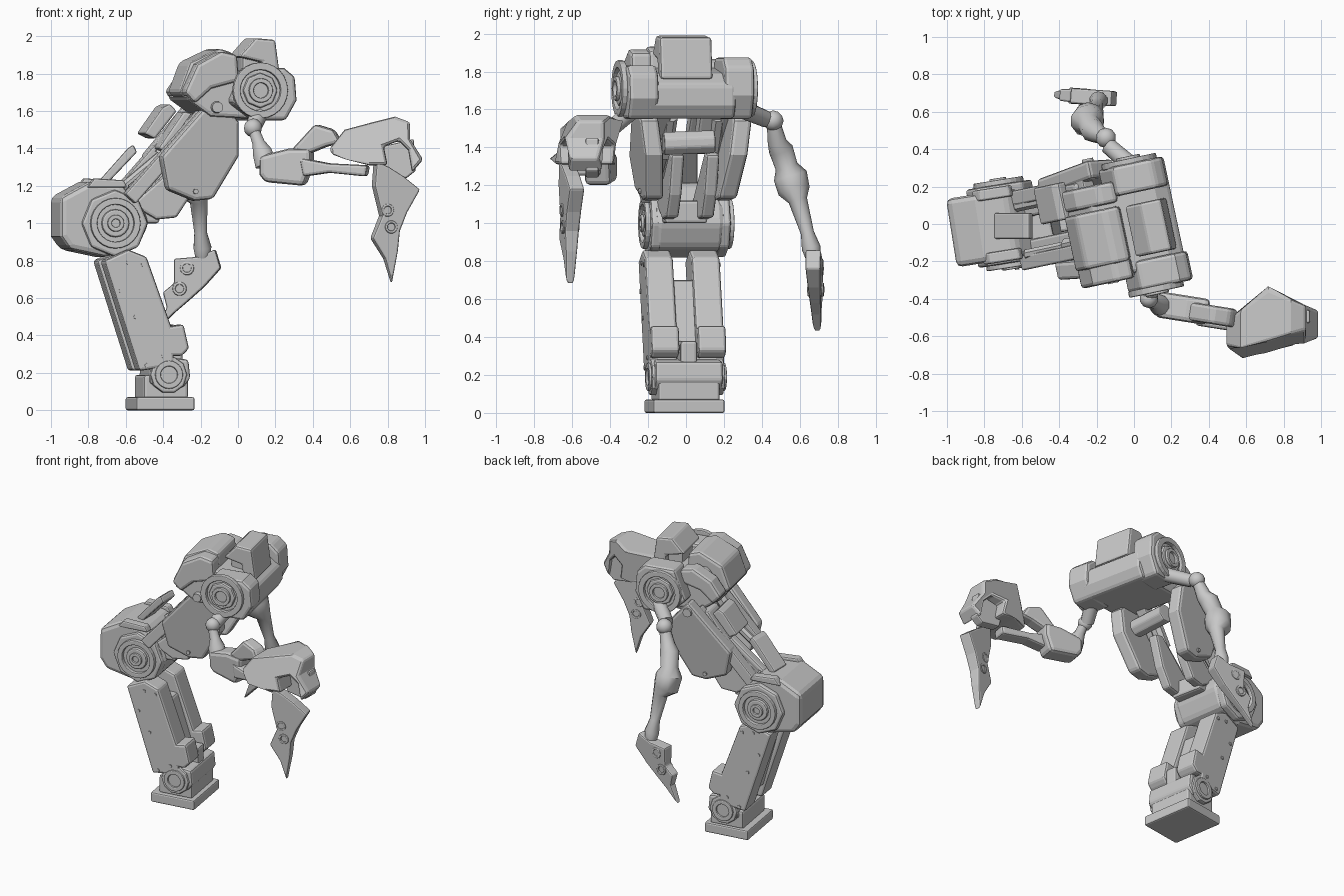
import bpy, bmesh, math
from mathutils import Vector, Matrix

grey = bpy.data.materials.new("light grey metal")
grey.diffuse_color = (0.58, 0.58, 0.58, 1)
PIVOT = Vector((0.08, 0, 0))
TORSO, LEG = math.radians(12), math.radians(9)


def finish(name, bm, bevel=0.0, yaw=0.0, pivot=PIVOT, smooth=False):
    bmesh.ops.recalc_face_normals(bm, faces=bm.faces)
    bmesh.ops.rotate(bm, cent=pivot, matrix=Matrix.Rotation(yaw, 3, 'Z'), verts=bm.verts)
    me = bpy.data.meshes.new(name)
    bm.to_mesh(me)
    bm.free()
    me.materials.append(grey)
    ob = bpy.data.objects.new(name, me)
    bpy.context.collection.objects.link(ob)
    if bevel:
        m = ob.modifiers.new("bevel", 'BEVEL')
        m.width, m.segments, m.limit_method = bevel, 2, 'ANGLE'
        m.angle_limit = math.radians(40)
    if smooth:
        bpy.context.view_layer.objects.active = ob
        ob.select_set(True)
        bpy.ops.object.shade_smooth_by_angle(angle=math.radians(40))
        ob.select_set(False)
    return ob


def prism(name, pts, y0, y1, bevel=0.015, yaw=0.0, pivot=PIVOT, width=None):
    """Side profile in x/z carried across y; width(x, z) may give local y limits."""
    bm = bmesh.new()
    rows = [[], []]
    for x, z in pts:
        lim = width(x, z) if width else (y0, y1)
        for row, y in zip(rows, lim):
            row.append(bm.verts.new((x, y, z)))
    bm.faces.new(rows[0])
    bm.faces.new(rows[1][::-1])
    n = len(pts)
    for i in range(n):
        j = (i + 1) % n
        bm.faces.new((rows[0][i], rows[0][j], rows[1][j], rows[1][i]))
    return finish(name, bm, bevel, yaw, pivot)


def block(name, x0, x1, y0, y1, z0, z1, **k):
    return prism(name, [(x0, z0), (x1, z0), (x1, z1), (x0, z1)], y0, y1, **k)


def disc(name, x, z, y0, y1, r, sides=24, bevel=0.01, yaw=0.0, pivot=PIVOT):
    pts = [(x + r * math.cos(math.tau * i / sides), z + r * math.sin(math.tau * i / sides)) for i in range(sides)]
    return prism(name, pts, y0, y1, bevel, yaw, pivot)


def ring(name, x, z, y0, y1, r, hole, yaw=0.0, pivot=PIVOT, sides=24):
    bm = bmesh.new()
    loops = []
    for rad, y in ((r, y0), (r, y1), (hole, y1), (hole, y0)):
        loops.append([bm.verts.new((x + rad * math.cos(math.tau * i / sides), y,
                                    z + rad * math.sin(math.tau * i / sides))) for i in range(sides)])
    for a, b in zip(loops, loops[1:] + loops[:1]):
        for i in range(sides):
            j = (i + 1) % sides
            bm.faces.new((a[i], a[j], b[j], b[i]))
    return finish(name, bm, 0.006, yaw, pivot)


def limb(name, path, sides=10, yaw=0.0, smooth=True, bevel=0.0, pivot=PIVOT):
    """Loft through (x, y, z, radius) stations."""
    bm = bmesh.new()
    P = [Vector(p[:3]) for p in path]
    rings = []
    for i, p in enumerate(P):
        d = (P[min(i + 1, len(P) - 1)] - P[max(i - 1, 0)]).normalized()
        u = d.cross(Vector((0, 1, 0)) if abs(d.y) < 0.9 else Vector((1, 0, 0))).normalized()
        v = d.cross(u)
        rings.append([bm.verts.new(p + path[i][3] * (u * math.cos(math.tau * (k + .5) / sides) +
                      v * math.sin(math.tau * (k + .5) / sides))) for k in range(sides)])
    for a, b in zip(rings, rings[1:]):
        for k in range(sides):
            m = (k + 1) % sides
            bm.faces.new((a[k], a[m], b[m], b[k]))
    bm.faces.new(rings[0])
    bm.faces.new(rings[-1][::-1])
    return finish(name, bm, bevel, yaw, pivot, smooth)


def ball(name, c, r):
    bm = bmesh.new()
    bmesh.ops.create_icosphere(bm, subdivisions=2, radius=r)
    bmesh.ops.translate(bm, vec=c, verts=bm.verts)
    return finish(name, bm, smooth=True)


# Foot and ankle
L = dict(yaw=LEG, pivot=Vector((-0.4, 0, 0)))
block("foot_plate", -0.575, -0.26, -0.195, 0.185, 0, 0.07, bevel=0.01, **L)
block("ankle_base", -0.53, -0.29, -0.165, 0.165, 0.06, 0.19, **L)
prism("ankle_block", [(-0.5, 0.14), (-0.32, 0.12), (-0.28, 0.17), (-0.29, 0.27), (-0.5, 0.3)], -0.18, 0.18, **L)
for s in (-1, 1):
    disc("ankle_disc", -0.4, 0.19, 0.15 * s, 0.195 * s, 0.1, 10, **L)
    ring("ankle_ring", -0.4, 0.19, 0.19 * s, 0.208 * s, 0.075, 0.045, **L)

# Shin plates with rivets and bumpers, joined by a slim web
shin = [(-0.75, 0.80), (-0.62, 0.86), (-0.52, 0.82), (-0.38, 0.43), (-0.37, 0.24), (-0.56, 0.21)]
for s in (-1, 1):
    prism("shin_plate", shin, 0.05 * s, 0.2 * s, 0.015, **L)
    prism("shin_bumper", [(-0.45, 0.44), (-0.32, 0.46), (-0.29, 0.33), (-0.33, 0.29), (-0.45, 0.29)], 0.05 * s, 0.2 * s, **L)
    for x, z in ((-0.62, 0.79), (-0.54, 0.78), (-0.66, 0.64), (-0.58, 0.5), (-0.43, 0.29), (-0.52, 0.24)):
        disc("shin_rivet", x, z, 0.2 * s, 0.206 * s, 0.012, 8, 0, **L)
prism("shin_web", [(-0.68, 0.7), (-0.5, 0.7), (-0.39, 0.36), (-0.57, 0.3)], -0.07, 0.07, **L)
block("ankle_tongue", -0.42, -0.3, -0.045, 0.045, 0.2, 0.38, **L)

# Hip housing
H = dict(yaw=LEG, pivot=Vector((-0.7, 0, 0)))
prism("hip_housing", [(-0.98, 1.14), (-0.83, 1.22), (-0.65, 1.21), (-0.53, 1.08), (-0.5, 1.0), (-0.56, 0.87),
                      (-0.74, 0.82), (-0.93, 0.86), (-0.98, 0.93)], -0.19, 0.18, 0.03, **H)
for s in (-1, 1):
    disc("hip_cap", -0.69, 1.0, 0.15 * s, 0.212 * s, 0.18, 8, 0.015, **H)
    ring("hip_ring", -0.69, 1.0, 0.2 * s, 0.237 * s, 0.135, 0.1, **H)
    disc("hip_hub", -0.69, 1.0, 0.2 * s, 0.232 * s, 0.075, 16, 0.01, **H)
    ring("hip_bolt", -0.69, 1.0, 0.225 * s, 0.247 * s, 0.045, 0.022, **H)
    prism("hip_side_ridge", [(-0.84, 1.19), (-0.8, 1.24), (-0.64, 1.23), (-0.62, 1.19)], 0.14 * s, 0.2 * s, 0.01, **H)

# Links between hip and torso
M = dict(yaw=TORSO, pivot=Vector((-0.38, 0, 0)))
for y in (-0.08, 0.11):
    prism("inner_link", [(-0.6, 1.1), (-0.46, 1.02), (-0.35, 1.03), (-0.27, 1.15), (-0.2, 1.36), (-0.27, 1.38)],
          y - 0.035, y + 0.035, **M)
block("hip_bridge", -0.56, -0.44, -0.1, 0.13, 1.0, 1.12, **M)
for y in (-0.16, 0.19):
    limb("side_rail", [(-0.62, y, 1.13, 0.055), (-0.2, y, 1.6, 0.055)], 4, smooth=False, bevel=0.01, **M)
    limb("side_piston", [(-0.6, y * 0.75, 1.18, 0.03), (-0.38, y * 0.75, 1.36, 0.03), (-0.38, y * 0.75, 1.36, 0.045),
                         (-0.24, y * 0.75, 1.56, 0.045)], 8, **M)
prism("back_piston", [(-0.75, 1.22), (-0.72, 1.19), (-0.54, 1.38), (-0.56, 1.42), (-0.59, 1.4)], -0.08, 0.06, 0.01)
prism("back_box", [(-0.5, 1.48), (-0.44, 1.45), (-0.32, 1.6), (-0.36, 1.64), (-0.4, 1.62)], 0.02, 0.22, 0.012, **M)
prism("back_ladder", [(-0.42, 1.4), (-0.34, 1.36), (-0.2, 1.58), (-0.28, 1.6)], 0.04, 0.2, **M)
limb("torso_crossbar", [(-0.12, -0.12, 1.42, 0.065), (-0.15, 0.15, 1.43, 0.065)], 8, smooth=False, bevel=0.01)

# Shield plates on both flanks
shield = [(-0.17, 1.69), (-0.04, 1.54), (-0.035, 1.36), (-0.17, 1.13), (-0.27, 1.12), (-0.42, 1.18), (-0.46, 1.36)]
for s in (-1, 1):
    def flank(x, z, s=s):
        mid = 0.082 + s * (0.2 + (z - 1.15) * 0.13)
        return (mid - 0.05, mid + 0.05)
    prism("flank_shield", shield, 0, 0, 0.02, TORSO, width=flank)
    limb("shield_bolt", [(-0.17, 0.07 + s * 0.27, 1.62, 0.035), (-0.17, 0.07 + s * 0.34, 1.62, 0.03)], 10, TORSO)
    disc("shield_rivet", -0.27, 1.17, 0.082 + s * 0.24, 0.082 + s * 0.265, 0.014, 8, 0, TORSO)

# Torso and shoulder pods
prism("torso_core", [(-0.34, 1.67), (-0.2, 1.57), (0.19, 1.55), (0.23, 1.62), (0.23, 1.73), (0.15, 1.79), (-0.2, 1.84)],
      -0.24, 0.24, 0.02, TORSO)
pod = [(-0.03, 1.84), (0.18, 1.84), (0.24, 1.79), (0.25, 1.66), (0.19, 1.55), (0.02, 1.55), (-0.11, 1.65)]
for s in (-1, 1):
    prism("shoulder_pod", [(x - 0.02 * (s > 0), 1.55 + (z - 1.55) * (1.12 if s > 0 else 0.97)) for x, z in pod],
          0.18 * s, 0.34 * s, 0.02, TORSO)
    ring("shoulder_ring", 0.045, 1.71, 0.33 * s, 0.365 * s, 0.15, 0.11, TORSO)
    disc("shoulder_hub", 0.045, 1.71, 0.32 * s, 0.36 * s, 0.095, 8, 0.01, TORSO)
    ring("shoulder_bolt", 0.045, 1.71, 0.35 * s, 0.378 * s, 0.065, 0.04, TORSO)
    drop = 0.05 if s > 0 else 0.0
    prism("back_pod", [(-0.35, 1.7), (-0.28, 1.85 - drop), (-0.15, 1.92 - drop), (-0.06, 1.9 - drop), (-0.05, 1.76),
                       (-0.2, 1.72), (-0.29, 1.64)], 0.15 * s, 0.265 * s, 0.02, TORSO)
prism("back_hump", [(-0.36, 1.7), (-0.3, 1.86), (-0.14, 1.935), (-0.06, 1.91), (-0.05, 1.77), (-0.2, 1.7), (-0.3, 1.65)],
      -0.17, 0.13, 0.02, TORSO)

# Head box on a short neck
prism("head_box", [(-0.03, 1.89), (0.06, 1.99), (0.17, 1.98), (0.2, 1.76), (0.11, 1.76), (0.1, 1.86)],
      -0.16, 0.12, 0.015, TORSO)
block("head_neck", 0.0, 0.12, -0.1, 0.07, 1.75, 1.9, yaw=TORSO)

# Near arm: ball joint, elbow block and forearm struts
limb("near_shoulder_stub", [(0.12, -0.28, 1.6, 0.05), (0.08, -0.38, 1.51, 0.045)])
ball("near_shoulder_ball", (0.08, -0.4, 1.51), 0.05)
limb("near_upper_arm", [(0.08, -0.41, 1.51, 0.03), (0.11, -0.42, 1.43, 0.035), (0.13, -0.43, 1.38, 0.055), (0.15, -0.44, 1.31, 0.06)])
A = dict(yaw=math.radians(-9), pivot=Vector((0.26, -0.45, 0)))
prism("near_elbow", [(0.12, 1.36), (0.28, 1.4), (0.4, 1.4), (0.4, 1.31), (0.36, 1.2), (0.15, 1.22), (0.12, 1.26)],
      -0.52, -0.38, 0.025, **A)
prism("near_upper_strut", [(0.29, 1.39), (0.42, 1.53), (0.52, 1.5), (0.56, 1.43), (0.48, 1.41), (0.38, 1.37)],
      -0.51, -0.41, 0.02, **A)
prism("near_lower_strut", [(0.34, 1.35), (0.5, 1.32), (0.71, 1.31), (0.7, 1.25), (0.5, 1.27), (0.36, 1.25)],
      -0.53, -0.43, 0.015, **A)


# Near hand: flared hood, inner cheek and hanging claw
def lerp(x, x0, y0, x1, y1):
    return y0 + (y1 - y0) * min(max((x - x0) / (x1 - x0), 0), 1)


def hood(x, z):
    near = lerp(x, 0.49, -0.65, 0.57, -0.73) + lerp(x, 0.57, 0, 0.97, 0.12)
    far = lerp(x, 0.49, -0.52, 0.72, -0.35) - lerp(x, 0.72, 0, 1.0, 0.12)
    return (near + (0.06 if z > 1.49 else 0), far)


prism("near_hand_hood", [(0.49, 1.4), (0.57, 1.5), (0.72, 1.54), (0.84, 1.57), (0.92, 1.54), (0.92, 1.45), (0.99, 1.34),
                         (0.93, 1.27), (0.91, 1.39), (0.86, 1.44), (0.78, 1.41), (0.8, 1.31), (0.7, 1.31), (0.58, 1.34),
                         (0.5, 1.37)], 0, 0, 0.015, width=hood)
prism("near_hand_cheek", [(0.72, 1.4), (0.94, 1.45), (0.95, 1.28), (0.9, 1.24), (0.76, 1.26)], -0.53, -0.46, 0.01)


def claw_width(x, z, c=-0.61, z0=0.66, k=0.06):
    h = 0.02 + k * min(max(z - z0, 0), 0.35)
    return (c - h, c + h)


C = dict(yaw=math.radians(14), pivot=Vector((0.82, -0.61, 0)))
prism("near_claw", [(0.73, 1.33), (0.8, 1.3), (0.88, 1.25), (0.97, 1.18), (0.9, 1.06), (0.86, 0.96), (0.85, 0.85),
                    (0.82, 0.68), (0.78, 0.81), (0.71, 0.92), (0.76, 1.04), (0.72, 1.2)], 0, 0, 0.01, width=claw_width, **C)
for x, z in ((0.79, 1.07), (0.81, 0.98)):
    ring("near_claw_eyelet", x, z, -0.655, -0.565, 0.035, 0.02, sides=14, **C)

# Far arm, hanging straight down
limb("far_shoulder_stub", [(0.0, 0.3, 1.6, 0.05), (-0.14, 0.42, 1.55, 0.045)])
ball("far_shoulder_ball", (-0.15, 0.46, 1.54), 0.055)
limb("far_upper_arm", [(-0.15, 0.46, 1.54, 0.035), (-0.19, 0.48, 1.43, 0.05), (-0.22, 0.5, 1.39, 0.065), (-0.24, 0.53, 1.3, 0.06),
                       (-0.25, 0.55, 1.25, 0.09), (-0.24, 0.57, 1.17, 0.085), (-0.21, 0.59, 1.12, 0.05),
                       (-0.2, 0.64, 0.95, 0.035), (-0.19, 0.66, 0.87, 0.05), (-0.19, 0.67, 0.82, 0.04)])
F = dict(yaw=math.radians(-4), pivot=Vector((-0.25, 0.68, 0)))
prism("far_claw", [(-0.34, 0.81), (-0.22, 0.82), (-0.12, 0.86), (-0.09, 0.76), (-0.18, 0.66), (-0.27, 0.58), (-0.34, 0.52),
                   (-0.43, 0.43), (-0.38, 0.55), (-0.4, 0.63), (-0.34, 0.68)], 0, 0, 0.01,
      width=lambda x, z: claw_width(x, z, 0.68, 0.43, 0.06), **F)
for x, z in ((-0.31, 0.65), (-0.27, 0.76)):
    ring("far_claw_eyelet", x, z, 0.637, 0.723, 0.038, 0.022, sides=14, **F)
